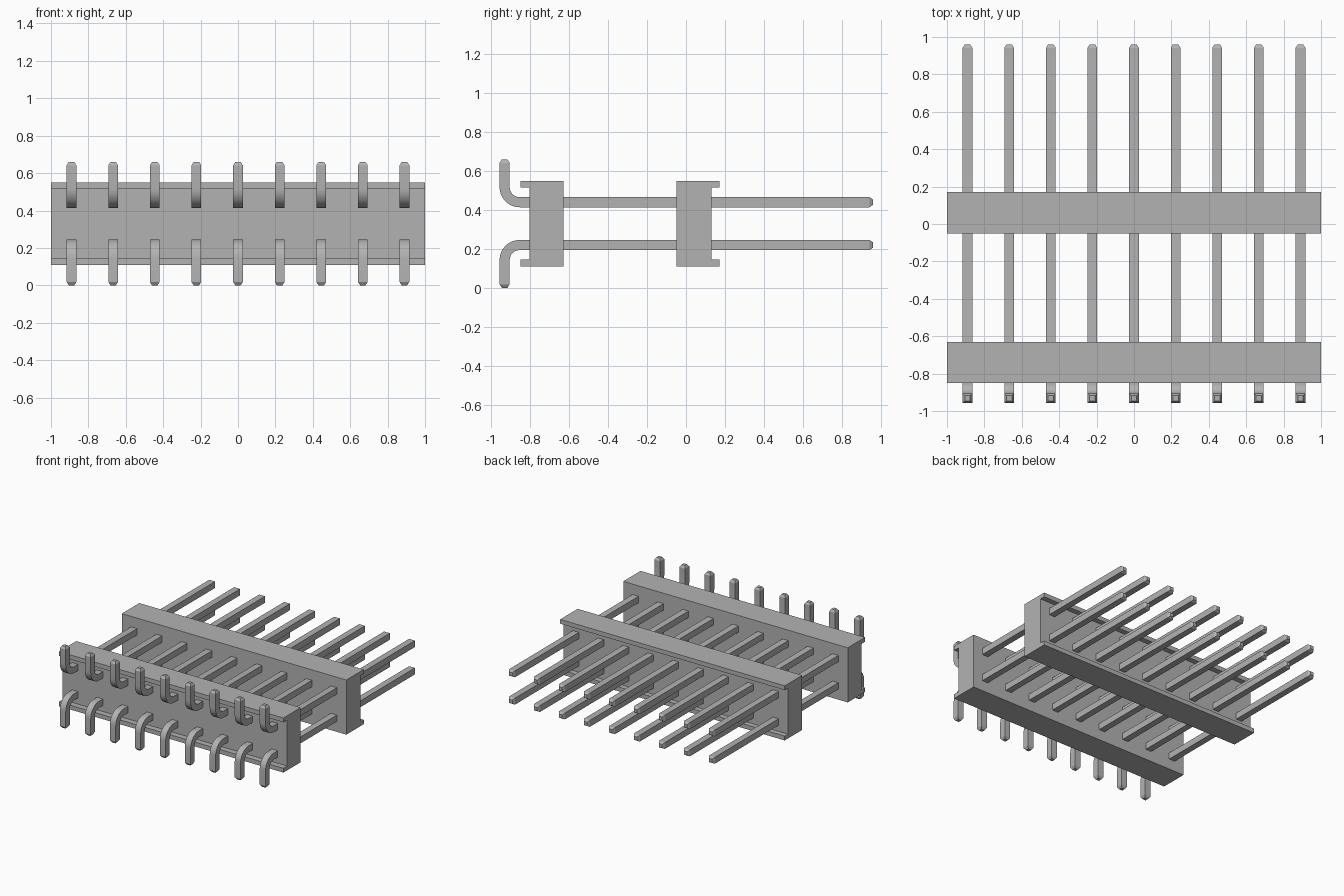
import bpy, bmesh, math
from mathutils import Vector

cube = bpy.data.objects.get("Cube")
if cube:
    bpy.data.objects.remove(cube, do_unlink=True)

PIN_COUNT, PITCH = 9, 0.2225
MID_Z = 0.33                      # plane between the two pin rows
HALF = 0.026                      # half the pin thickness

grey = bpy.data.materials.new("plain_grey")
grey.use_nodes = True
grey.diffuse_color = (0.45, 0.45, 0.45, 1)
grey.node_tree.nodes["Principled BSDF"].inputs["Base Color"].default_value = grey.diffuse_color


def finish(bm, name):
    bmesh.ops.recalc_face_normals(bm, faces=bm.faces)
    mesh = bpy.data.meshes.new(name)
    bm.to_mesh(mesh)
    bm.free()
    mesh.materials.append(grey)
    return mesh


def add_object(name, mesh):
    obj = bpy.data.objects.new(name, mesh)
    bpy.context.collection.objects.link(obj)
    return obj


# Insulator bars: a C-shaped profile extruded along x, lips on the outer side
def insulator(name, inner_y, face_y, lip_y):
    low, high, lip = 0.11, 0.55, 0.035
    profile = [(inner_y, low), (lip_y, low), (lip_y, low + lip), (face_y, low + lip),
               (face_y, high - lip), (lip_y, high - lip), (lip_y, high), (inner_y, high)]
    bm = bmesh.new()
    face = bm.faces.new([bm.verts.new((-1, y, z)) for y, z in profile])
    side = bmesh.ops.extrude_face_region(bm, geom=[face])["geom"]
    bmesh.ops.translate(bm, vec=(2, 0, 0),
                        verts=[v for v in side if isinstance(v, bmesh.types.BMVert)])
    add_object(name, finish(bm, name))


insulator("front_insulator", -0.63, -0.803, -0.85)
insulator("rear_insulator", -0.05, 0.13, 0.172)


# Pins: a square section swept along a bent path, with tapered tips
def pin_mesh(name, flip):
    row_z, radius, bend_y, steps = 0.22, 0.077, -0.855, 8
    tip, taper = 0.018, 0.55
    bend_z = row_z - radius
    # each station: y, z, direction angle of the section, section scale
    path = [(0.96, row_z, 0, taper), (0.96 - tip, row_z, 0, 1)]
    for i in range(steps + 1):
        a = math.pi / 2 * i / steps
        path.append((bend_y - radius * math.sin(a), bend_z + radius * math.cos(a), a, 1))
    path += [(bend_y - radius, tip, math.pi / 2, 1), (bend_y - radius, 0, math.pi / 2, taper)]

    bm = bmesh.new()
    rings = []
    for y, z, a, scale in path:
        out = Vector((0, -math.sin(a), math.cos(a)))
        ring = []
        for sx, so in ((-1, -1), (1, -1), (1, 1), (-1, 1)):
            p = Vector((sx * HALF * scale, y, z)) + out * so * HALF * scale
            if flip:
                p.z = 2 * MID_Z - p.z
            ring.append(bm.verts.new(p))
        rings.append(ring)
    for r, s in zip(rings, rings[1:]):
        for k in range(4):
            bm.faces.new((r[k], r[k - 1], s[k - 1], s[k]))
    bm.faces.new(rings[0])
    bm.faces.new(rings[-1])
    return finish(bm, name)


for row, flip in (("lower", False), ("upper", True)):
    mesh = pin_mesh(row + "_pin", flip)
    for i in range(PIN_COUNT):
        pin = add_object(f"{row}_pin_{i + 1}", mesh)
        pin.location.x = (i - (PIN_COUNT - 1) / 2) * PITCH
    # Smooth the bend, keep the square edges crisp
    bpy.ops.object.select_all(action='DESELECT')
    pin.select_set(True)
    bpy.context.view_layer.objects.active = pin
    bpy.ops.object.shade_smooth_by_angle(angle=math.radians(25))
